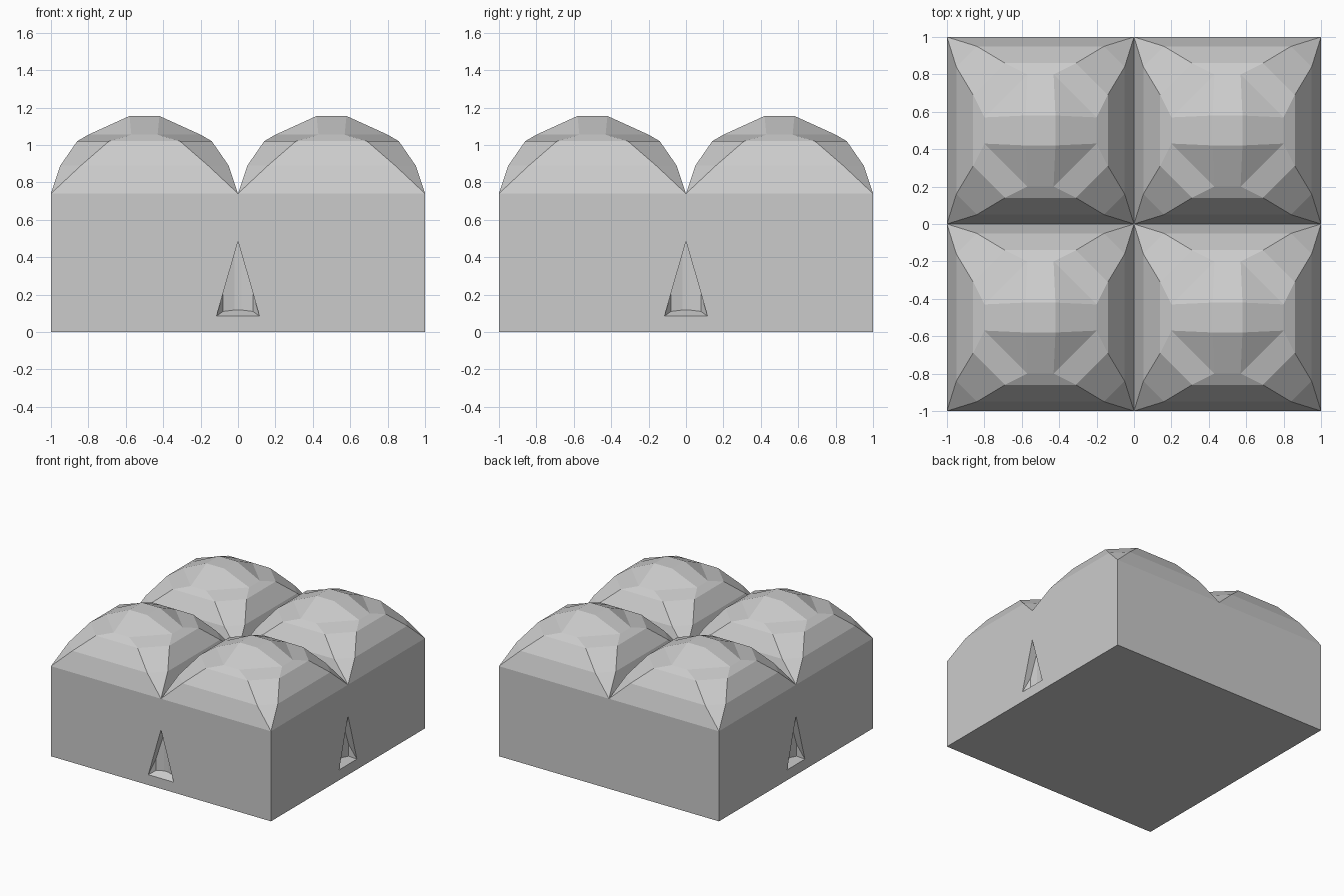
import bpy, bmesh, math
from mathutils import Vector, Matrix

if "Cube" in bpy.data.objects:
    bpy.data.objects.remove(bpy.data.objects["Cube"])


def finish(bm, name):
    bmesh.ops.recalc_face_normals(bm, faces=bm.faces[:])
    me = bpy.data.meshes.new(name)
    bm.to_mesh(me)
    bm.free()
    ob = bpy.data.objects.new(name, me)
    bpy.context.collection.objects.link(ob)
    return ob


# Cushion levels for one unit cell: height, side inset, corner cut start
LEVELS = [(0.74, 0.0, 0.0), (0.89, 0.05, 0.16), (1.02, 0.14, 0.31),
          (1.055, 0.20, 0.43), (1.155, 0.42, 0.42)]


def octagon(inset, cut):
    a, b = inset, cut
    return [(b, a), (1 - b, a), (1 - a, b), (1 - a, 1 - b),
            (1 - b, 1 - a), (b, 1 - a), (a, 1 - b), (a, b)]


# Block with four faceted domed cushions on top
bm = bmesh.new()
for ox in (-1, 0):
    for oy in (-1, 0):
        rings = [[bm.verts.new((ox + x, oy + y, z)) for x, y in octagon(i, c)]
                 for z, i, c in LEVELS]
        for lo, hi in zip(rings, rings[1:]):
            for k in range(8):
                n = (k + 1) % 8
                bm.faces.new((lo[k], lo[n], hi[n], hi[k]))
        bm.faces.new(rings[-1])
        # underside and the two outer walls of this quarter
        foot = [Vector((ox + x, oy + y, 0)) for x, y in ((0, 0), (1, 0), (1, 1), (0, 1))]
        bm.faces.new([bm.verts.new(p) for p in reversed(foot)])
        for k in range(4):
            p, q = foot[k], foot[(k + 1) % 4]
            m = (p + q) / 2
            if max(abs(m.x), abs(m.y)) > 0.9:
                up = Vector((0, 0, 0.74))
                bm.faces.new([bm.verts.new(v) for v in (p, q, q + up, p + up)])
bmesh.ops.remove_doubles(bm, verts=bm.verts[:], dist=1e-4)
bmesh.ops.dissolve_degenerate(bm, edges=bm.edges[:], dist=1e-4)
block = finish(bm, "cushioned_block")


# Shallow triangular niche cutters, one per side
def clip(bm, co, no):
    bmesh.ops.bisect_plane(bm, geom=bm.verts[:] + bm.edges[:] + bm.faces[:],
                           plane_co=co, plane_no=no, clear_outer=True)
    bmesh.ops.holes_fill(bm, edges=[e for e in bm.edges if e.is_boundary], sides=0)


def niche(turn):
    bm = bmesh.new()
    half = [(0.13, -1.1), (0.115, -1.0), (0.08, -0.95), (0.02, -0.935)]
    plan = half + [(-x, y) for x, y in reversed(half)]
    base = bm.faces.new([bm.verts.new((x, y, 0.05)) for x, y in plan])
    ext = bmesh.ops.extrude_face_region(bm, geom=[base])
    bmesh.ops.translate(bm, vec=(0, 0, 0.6),
                        verts=[v for v in ext["geom"] if isinstance(v, bmesh.types.BMVert)])
    for s in (-1, 1):
        clip(bm, (0, 0, 0.485), (s * 0.4, 0, 0.115))
    clip(bm, (0, -1, 0.085), (0, 0.5, -1))
    bm.transform(Matrix.Rotation(turn, 4, 'Z'))
    return finish(bm, "niche_cutter")


for k in range(4):
    cutter = niche(k * math.pi / 2)
    cutter.hide_render = True
    cutter.hide_viewport = False
    cutter.display_type = 'WIRE'
    mod = block.modifiers.new("niche", 'BOOLEAN')
    mod.operation = 'DIFFERENCE'
    mod.solver = 'EXACT'
    mod.object = cutter
